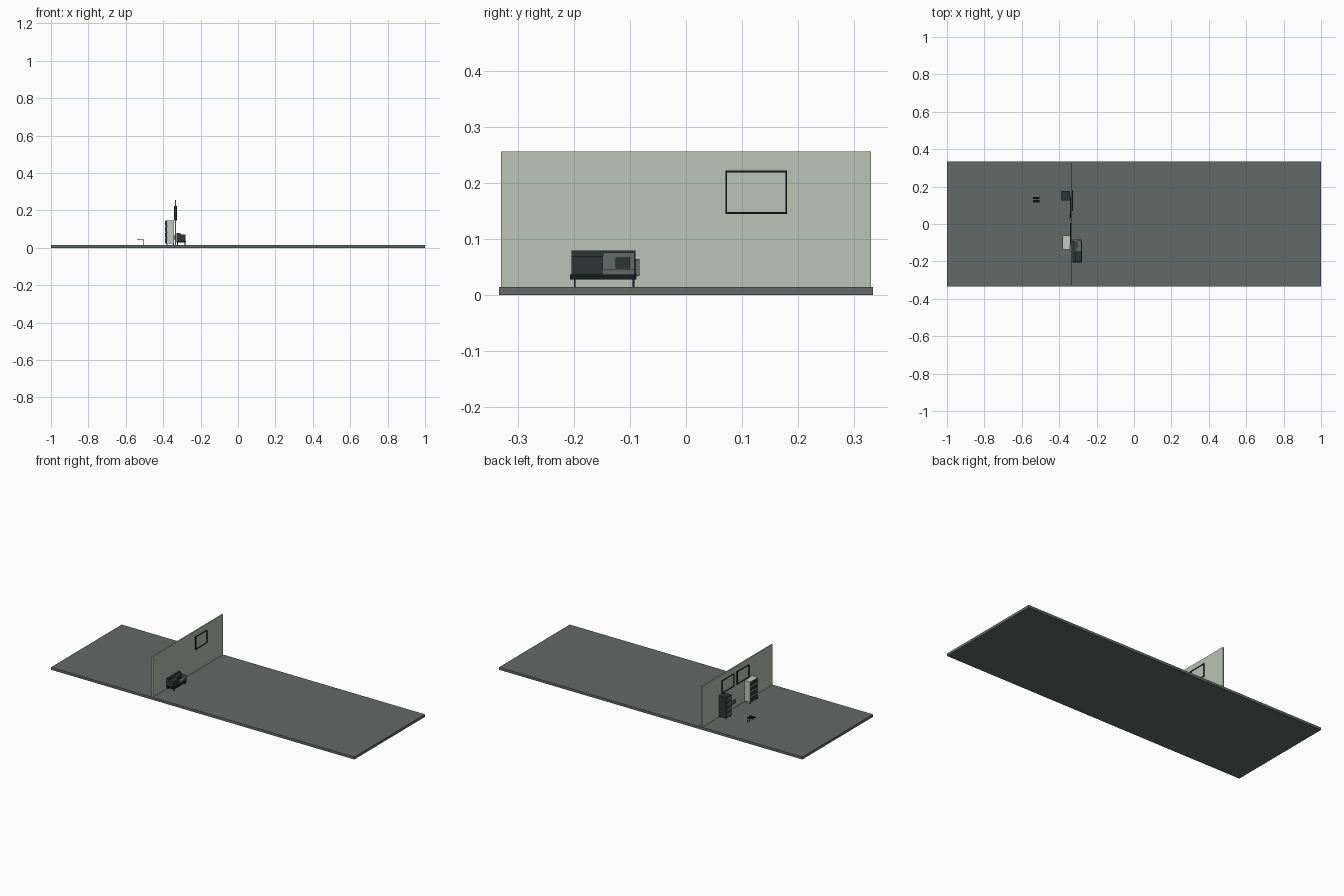
import bpy

if "Cube" in bpy.data.objects:
    bpy.data.objects.remove(bpy.data.objects["Cube"])


def material(name, rgb):
    m = bpy.data.materials.new(name)
    m.diffuse_color = (*rgb, 1)
    m.use_nodes = True
    m.node_tree.nodes["Principled BSDF"].inputs["Base Color"].default_value = m.diffuse_color
    return m


FLOOR = material("slate floor", (0.127, 0.144, 0.137))
WALL = material("pale sage wall", (0.50, 0.54, 0.46))
DARK = material("charcoal", (0.027, 0.036, 0.036))
BLACK = material("black trim", (0.008, 0.011, 0.011))
GREY = material("mid grey", (0.13, 0.145, 0.14))
LIGHT = material("light panel", (0.56, 0.59, 0.52))


def boxes(name, mat, *spans):
    """One object made of boxes, each given as x0, x1, y0, y1, z0, z1."""
    verts, faces = [], []
    for x0, x1, y0, y1, z0, z1 in spans:
        n = len(verts)
        verts += [(x, y, z) for z in (z0, z1)
                  for x, y in ((x0, y0), (x1, y0), (x1, y1), (x0, y1))]
        faces += [[n + i for i in f] for f in
                  ((3, 2, 1, 0), (4, 5, 6, 7), (0, 1, 5, 4),
                   (1, 2, 6, 5), (2, 3, 7, 6), (3, 0, 4, 7))]
    mesh = bpy.data.meshes.new(name)
    mesh.from_pydata(verts, [], faces)
    mesh.materials.append(mat)
    ob = bpy.data.objects.new(name, mesh)
    bpy.context.collection.objects.link(ob)
    return ob


def frame(name, x0, x1, y0, y1, z0, z1, t=0.003):
    """Thin rectangular border lying against the wall."""
    boxes(name, BLACK,
          (x0, x1, y0, y1, z0, z0 + t), (x0, x1, y0, y1, z1 - t, z1),
          (x0, x1, y0, y0 + t, z0 + t, z1 - t),
          (x0, x1, y1 - t, y1, z0 + t, z1 - t))


# Floor slab and dividing wall
boxes("floor", FLOOR, (-1, 1, -0.333, 0.333, 0, 0.015))
boxes("wall", WALL, (-0.338, -0.331, -0.33, 0.33, 0.015, 0.256))

# Wall frames: one on the right side, two on the left
frame("right_frame", -0.331, -0.326, 0.07, 0.18, 0.145, 0.222)
frame("left_frame_a", -0.343, -0.338, 0.033, 0.147, 0.145, 0.222)
frame("left_frame_b", -0.343, -0.338, -0.11, 0.005, 0.145, 0.222)
boxes("wall_box", GREY, (-0.346, -0.338, 0.025, 0.052, 0.045, 0.065))


# Drawer cabinets facing away from the wall
def cabinet(name, y0, y1, x0, body, front, rows):
    z0, z1 = 0.022, 0.145
    boxes(name + "_body", body, (x0, -0.341, y0, y1, z0, z1))
    step = (z1 - z0) / rows
    boxes(name + "_drawers", front,
          *[(x0 - 0.003, x0, y0 + 0.006, y1 - 0.006,
             z0 + i * step + 0.004, z0 + (i + 1) * step - 0.004)
            for i in range(rows)])
    boxes(name + "_feet", BLACK,
          *[(x, x + 0.004, y, y + 0.004, 0.015, z0)
            for x in (x0 + 0.002, -0.347) for y in (y0 + 0.002, y1 - 0.006)])


cabinet("dark_cabinet", 0.126, 0.176, -0.387, DARK, GREY, 4)
cabinet("light_cabinet", -0.136, -0.062, -0.379, LIGHT, DARK, 4)

# Bench on the right side of the wall
boxes("bench_base", BLACK, (-0.328, -0.278, -0.207, -0.088, 0.028, 0.037))
boxes("bench_back", DARK, (-0.328, -0.314, -0.204, -0.09, 0.037, 0.08))
boxes("bench_block", DARK, (-0.314, -0.282, -0.204, -0.148, 0.037, 0.07))
boxes("bench_seat", GREY, (-0.314, -0.282, -0.148, -0.092, 0.037, 0.047),
      (-0.314, -0.306, -0.148, -0.092, 0.047, 0.076))
boxes("bench_cushion", DARK, (-0.306, -0.302, -0.126, -0.1, 0.048, 0.067))
boxes("bench_arm", GREY, (-0.325, -0.282, -0.09, -0.083, 0.034, 0.065))
boxes("bench_legs", BLACK,
      *[(x, x + 0.003, y, y + 0.003, 0.015, 0.028)
        for x in (-0.325, -0.285) for y in (-0.2, -0.095)])

# Small stand with two slats on slim legs
for i, y in enumerate((0.115, 0.133)):
    boxes(f"stand_slat_{i + 1}", BLACK,
          (-0.541, -0.505, y, y + 0.012, 0.044, 0.048))
    boxes(f"stand_leg_{i + 1}", BLACK,
          (-0.507, -0.505, y + 0.005, y + 0.007, 0.015, 0.044))
boxes("stand_link", BLACK, (-0.525, -0.52, 0.127, 0.133, 0.044, 0.047))
